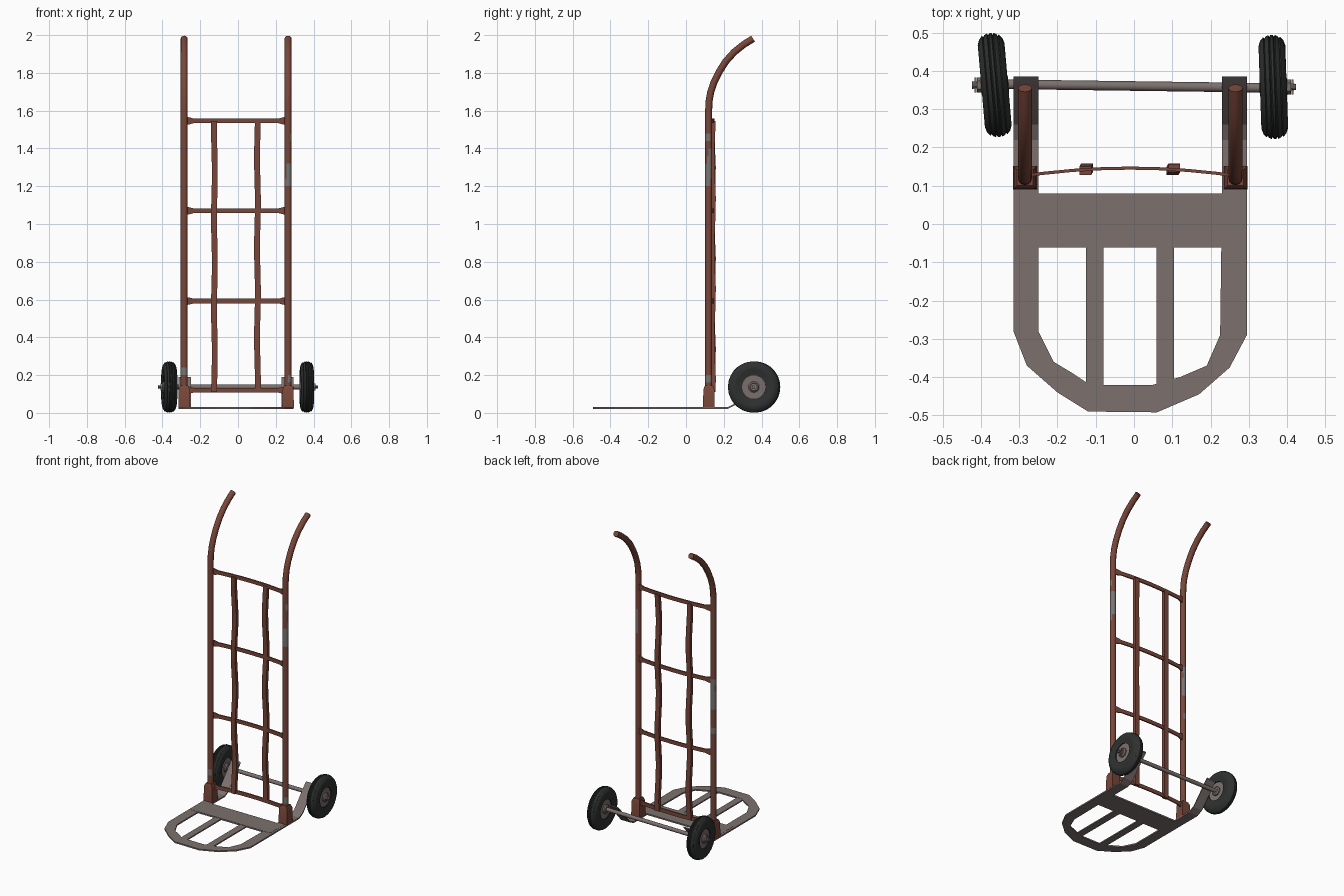
import bpy
import bmesh
from math import sin, cos, pi, radians
from mathutils import Vector, Matrix

cube = bpy.data.objects.get("Cube")
if cube:
    bpy.data.objects.remove(cube, do_unlink=True)


def material(name, red, green, blue):
    mat = bpy.data.materials.new(name)
    mat.use_nodes = True
    color = (red, green, blue, 1)
    mat.diffuse_color = color
    shader = next(n for n in mat.node_tree.nodes if n.type == "BSDF_PRINCIPLED")
    shader.inputs["Base Color"].default_value = color
    shader.inputs["Roughness"].default_value = 0.8
    return mat


RUST = material("rust red paint", 0.19, 0.062, 0.042)
STEEL = material("dull brown steel", 0.2, 0.165, 0.155)
WORN = material("worn bare metal", 0.19, 0.18, 0.175)
RUBBER = material("black rubber", 0.028, 0.03, 0.03)


def loft(name, rings, mat, closed=False, angle=35):
    """Skin a row of equal point rings; cap the ends unless closed."""
    bm = bmesh.new()
    rows = [[bm.verts.new(p) for p in ring] for ring in rings]
    pairs = list(zip(rows, rows[1:]))
    if closed:
        pairs.append((rows[-1], rows[0]))
    else:
        bm.faces.new(rows[0])
        bm.faces.new(rows[-1])
    count = len(rows[0])
    for a, b in pairs:
        for i in range(count):
            j = (i + 1) % count
            bm.faces.new((a[i], a[j], b[j], b[i]))
    bmesh.ops.recalc_face_normals(bm, faces=bm.faces)
    mesh = bpy.data.meshes.new(name)
    bm.to_mesh(mesh)
    bm.free()
    mesh.materials.append(mat)
    mesh.shade_smooth()
    mesh.set_sharp_from_angle(angle=radians(angle))
    obj = bpy.data.objects.new(name, mesh)
    bpy.context.scene.collection.objects.link(obj)
    return obj


def rect(x, y, z, half_x, half_y):
    return [(x + i * half_x, y + j * half_y, z)
            for i, j in ((-1, -1), (1, -1), (1, 1), (-1, 1))]


def box(name, low, high, mat):
    (x0, y0, z0), (x1, y1, z1) = low, high
    mid = ((x0 + x1) / 2, (y0 + y1) / 2)
    half = ((x1 - x0) / 2, (y1 - y0) / 2)
    return loft(name, [rect(*mid, z, *half) for z in (z0, z1)], mat)


def lathe(name, profile, center, mat, sides=24, yaw=0, closed=False):
    """Turn (x, radius) points around the x axis."""
    rings = [[(x, r * cos(2 * pi * i / sides), r * sin(2 * pi * i / sides))
              for i in range(sides)] for x, r in profile]
    obj = loft(name, rings, mat, closed)
    obj.data.transform(Matrix.Translation(center) @ Matrix.Rotation(radians(yaw), 4, "Z"))
    return obj


MID = -0.01
RAIL_X = 0.275
RAIL_Y = 0.12
FLOOR = 0.03
THICK = 0.009

# Flat toe frame: one strap running up each arm and around the nose
arm = [(0.385, 0.19), (0.365, 0.17), (0.26, 0.05), (0.22, FLOOR), (0.08, FLOOR)]
nose = [((-0.315, -0.28), (-0.25, -0.28)),
        ((-0.28, -0.37), (-0.21, -0.36)),
        ((-0.2, -0.44), (-0.16, -0.39)),
        ((-0.12, -0.49), (-0.115, -0.42)),
        ((0.06, -0.492), (0.05, -0.42)),
        ((0.17, -0.445), (0.12, -0.4)),
        ((0.25, -0.375), (0.19, -0.37)),
        ((0.295, -0.29), (0.225, -0.29))]
strap = [(-0.315, y, -0.25, y, z) for y, z in arm]
strap += [(*outer, *inner, FLOOR) for outer, inner in nose]
strap += [(0.295, y, 0.23, y, z) for y, z in reversed(arm)]
loft("toe_frame", [[(a, b, z), (c, d, z), (c, d, z - THICK), (a, b, z - THICK)]
                   for a, b, c, d, z in strap], STEEL, angle=20)

# Toe plate and two slats
box("toe_plate", (-0.3, -0.062, FLOOR - THICK), (0.28, 0.08, FLOOR + 0.001), STEEL)
for side, x in (("right", -0.103), ("left", 0.082)):
    box(side + "_toe_slat", (x - 0.023, -0.43, FLOOR - THICK),
        (x + 0.023, -0.05, FLOOR - 0.001), STEEL)

# Upright tubes curving back into handles
path = [(RAIL_Y, 0.04 + 0.04 * i) for i in range(40)]
path += [(0.122, 1.65), (0.131, 1.7), (0.148, 1.75), (0.175, 1.805),
         (0.21, 1.86), (0.255, 1.91), (0.305, 1.95), (0.355, 1.981)]
SIDES = 12
TUBE = 0.0185
# Worn spots: low height, high height, direction faced
wear = {"left": [(1.2, 1.34, (0.5, -0.9, 0)), (1.42, 1.5, (1, -0.3, 0)),
                 (1.24, 1.38, (0.6, 0.8, 0)), (0.16, 0.2, (1, -0.5, 0))],
        "right": [(0.9, 1.06, (-0.3, 0.9, 0)), (0.72, 0.77, (-0.5, 0.8, 0)),
                  (0.18, 0.25, (-0.2, -1, 0))]}
for side, sign in (("left", 1), ("right", -1)):
    x = MID + sign * RAIL_X
    rings = []
    for i, (y, z) in enumerate(path):
        before, after = path[max(i - 1, 0)], path[min(i + 1, len(path) - 1)]
        along = Vector((0, after[0] - before[0], after[1] - before[1])).normalized()
        across = Vector((0, along.z, -along.y))
        rings.append([Vector((x, y, z)) + TUBE * (Vector((cos(t), 0, 0)) + across * sin(t))
                      for t in (2 * pi * k / SIDES for k in range(SIDES))])
    rail = loft(side + "_upright", rings, RUST)
    rail.data.materials.append(WORN)
    for face in rail.data.polygons:
        for low, high, facing in wear[side]:
            ragged = 0.3 + 0.3 * sin(face.center.z * 70)
            if low < face.center.z < high and face.normal.dot(Vector(facing)) > ragged:
                face.material_index = 1

    # Socket holding the foot of the upright
    loft(side + "_socket", [rect(x, 0.121, z, half, half) for z, half in
                            ((FLOOR - 0.002, 0.031), (0.125, 0.029), (0.145, 0.021))], RUST)


# Bowed cross straps with flared ends
def bow(x):
    return 0.146 - 0.02 * ((x - MID) / RAIL_X) ** 2


spans = [-0.262, -0.245, -0.225, -0.15, -0.07, 0, 0.07, 0.15, 0.225, 0.245, 0.262]
for number, height in enumerate((0.12, 0.592, 1.07, 1.546)):
    rings = []
    for s in spans:
        half = 0.021 if abs(s) > 0.25 else 0.018 if abs(s) > 0.24 else 0.0125
        x = MID + s
        y = bow(x)
        rings.append([(x, y - 0.004, height - half), (x, y + 0.004, height - half),
                      (x, y + 0.004, height + half), (x, y - 0.004, height + half)])
    loft(f"cross_strap_{number + 1}", rings, RUST)

# Slightly dented vertical bars
for side, x in (("right", -0.125), ("left", 0.103)):
    rings = []
    for i in range(19):
        z = 0.11 + 1.435 * i / 18
        dent = 0.004 * sin(i * 1.05 + x * 9)
        rings.append(rect(x + dent * 0.6, 0.143 + dent, z, 0.0155, 0.011))
    loft(side + "_back_bar", rings, RUST)

# Axle, running slightly askew
AXLE_Z = 0.137
ends = [(-0.405, 0.366), (0.405, 0.355)]
loft("axle", [[(x, y + 0.0125 * cos(2 * pi * i / 12), AXLE_Z + 0.0125 * sin(2 * pi * i / 12))
               for i in range(12)] for x, y in ends], STEEL)

# Wheels with ribbed tyres
half_tread = [(0.028, 0.062), (0.029, 0.078), (0.034, 0.092), (0.035, 0.108),
              (0.03, 0.122), (0.022, 0.131), (0.019, 0.127), (0.016, 0.132),
              (0.009, 0.136), (0.006, 0.131), (0.003, 0.136)]
tyre = half_tread + [(-x, r) for x, r in reversed(half_tread)]
for side, sign, y, yaw in (("left", 1, 0.358, 2), ("right", -1, 0.363, 5)):
    x = sign * 0.364
    hub = (x, y, AXLE_Z)
    lathe(side + "_tyre", tyre, hub, RUBBER, sides=28, yaw=yaw, closed=True)
    lathe(side + "_wheel_disc", [(-0.022, 0.066), (-0.018, 0.04), (0.018, 0.04),
                                 (0.022, 0.066)], hub, STEEL, yaw=yaw)
    lathe(side + "_hub", [(-0.036, 0.022), (-0.03, 0.029), (0.03, 0.029), (0.036, 0.022)],
          hub, STEEL, sides=16, yaw=yaw)
    lathe(side + "_axle_nut", [(-0.007, 0.02), (0.007, 0.02)],
          (sign * 0.403, y, AXLE_Z), STEEL, sides=6)
    # Axle tip and cotter pin
    lathe(side + "_axle_tip", [(-0.01, 0.01), (0.01, 0.008)],
          (sign * 0.413, y, AXLE_Z), STEEL, sides=10)
    box(side + "_cotter_pin", (sign * 0.414 - 0.003, y - 0.02, AXLE_Z - 0.003),
        (sign * 0.414 + 0.003, y + 0.02, AXLE_Z + 0.003), STEEL)
